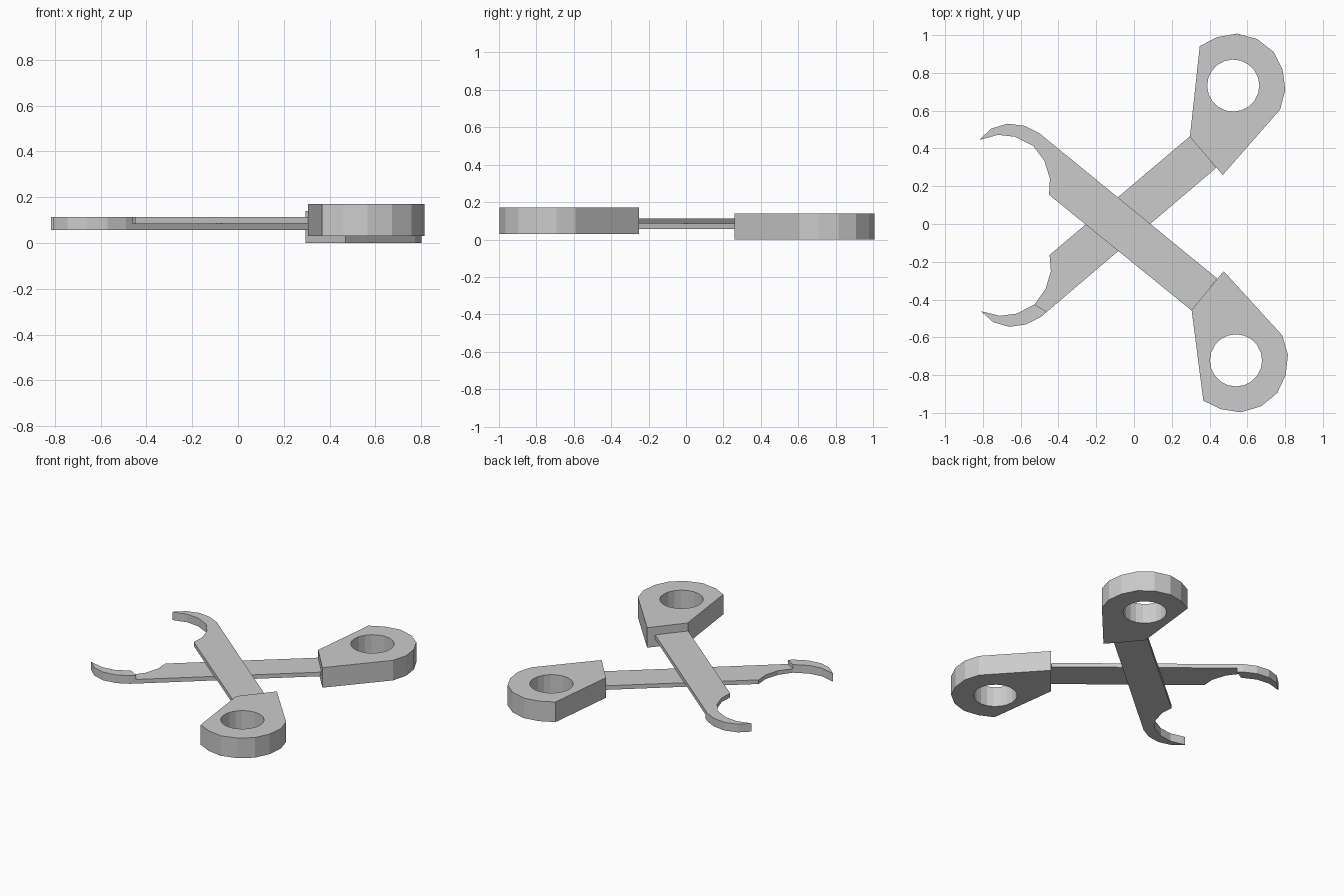
import bpy, bmesh
from math import sin, cos, tau, pi
from mathutils import Matrix

if "Cube" in bpy.data.objects:
    bpy.data.objects.remove(bpy.data.objects["Cube"])

PIVOT_Z = 0.085
T = 0.0285           # half the stacked blade thickness

# Outlines of one arm, seen from above
HOOK = [(-0.47, 0.455), (-0.50, 0.48), (-0.58, 0.52), (-0.67, 0.531), (-0.755, 0.505),
        (-0.818, 0.447), (-0.80, 0.45), (-0.72, 0.472), (-0.63, 0.462), (-0.535, 0.415)]
BLADE = [(-0.47, 0.455), (-0.535, 0.415), (-0.475, 0.335), (-0.445, 0.24), (-0.45, 0.155),
         (0.31, -0.462), (0.44, -0.288)]
HANDLE = [(0.475, -0.25), (0.305, -0.455), (0.367, -0.935), (0.46, -0.98), (0.565, -0.997),
          (0.673, -0.965), (0.758, -0.895), (0.803, -0.80), (0.815, -0.693), (0.785, -0.59)]
HOLE = [(0.54 + 0.138 * cos(tau * i / 20), -0.722 + 0.138 * sin(tau * i / 20)) for i in range(20)]


def plate(name, loops, z0, z1, matrix):
    """Fill the loops as a flat plate (inner loops become holes) and extrude it."""
    bm = bmesh.new()
    edges = []
    for loop in loops:
        vs = [bm.verts.new((x, y, z0)) for x, y in loop]
        edges += [bm.edges.new((vs[i - 1], vs[i])) for i in range(len(vs))]
    bmesh.ops.triangle_fill(bm, use_beauty=True, use_dissolve=False, edges=edges, normal=(0, 0, 1))
    res = bmesh.ops.extrude_face_region(bm, geom=bm.faces[:], use_keep_orig=True)
    top = [g for g in res["geom"] if isinstance(g, bmesh.types.BMVert)]
    bmesh.ops.translate(bm, verts=top, vec=(0, 0, z1 - z0))
    bmesh.ops.recalc_face_normals(bm, faces=bm.faces[:])
    bm.transform(matrix)
    me = bpy.data.meshes.new(name)
    bm.to_mesh(me)
    bm.free()
    bpy.context.collection.objects.link(bpy.data.objects.new(name, me))


# Two identical arms; the lower one is turned over about the x axis
up = Matrix.Translation((0, 0, PIVOT_Z))
flip = up @ Matrix.Rotation(0.02, 4, 'Z') @ Matrix.Rotation(pi, 4, 'X')
for side, m in (("upper", up), ("lower", flip)):
    plate(side + "_blade", [BLADE], 0, T, m)
    plate(side + "_hook", [HOOK], -T, T, m)
    plate(side + "_handle", [HANDLE, HOLE], -0.055, 0.085, m)
